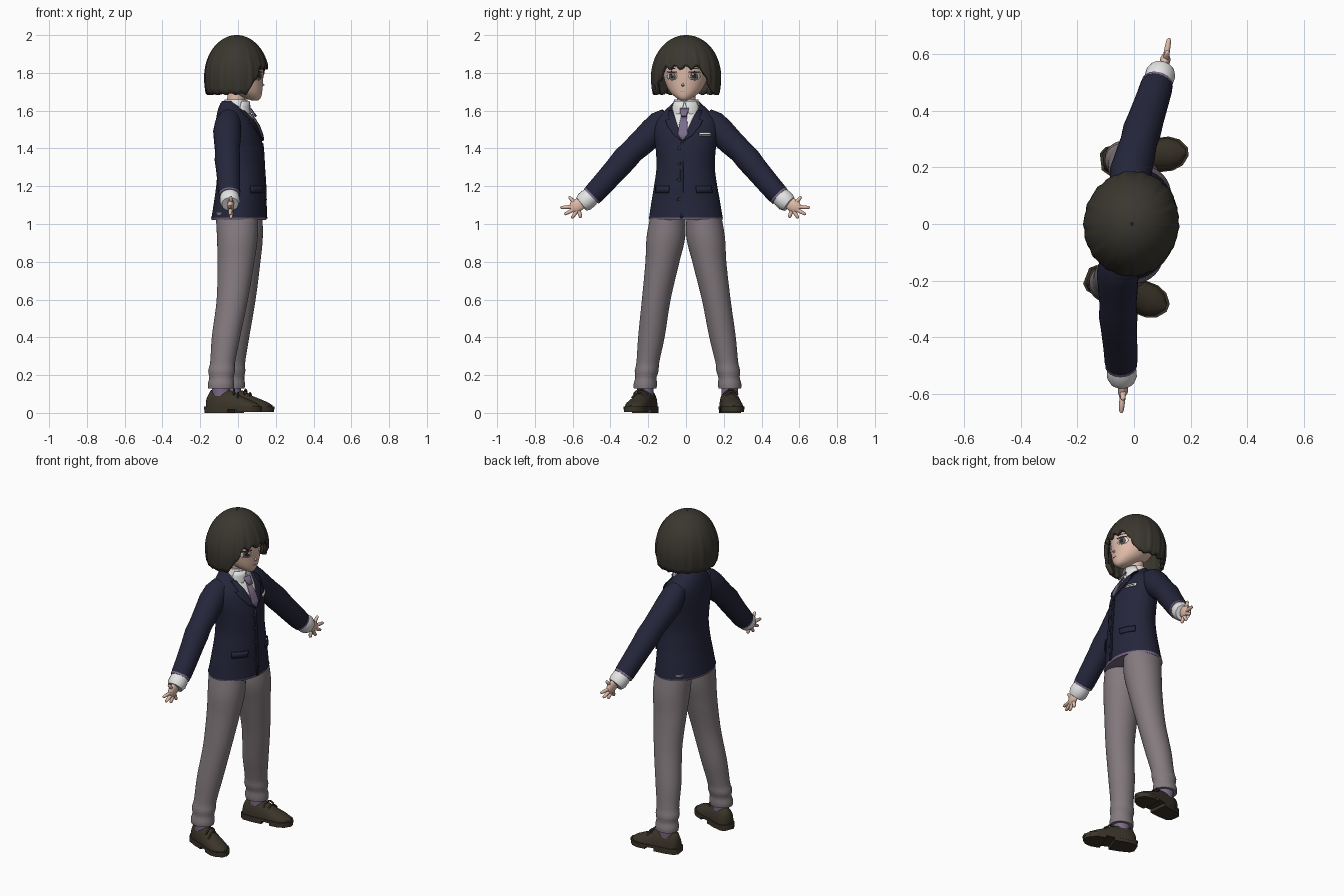
import bpy, bmesh
from math import sin, cos, pi, sqrt, radians
from mathutils import Matrix, Vector

if "Cube" in bpy.data.objects:
    bpy.data.objects.remove(bpy.data.objects["Cube"])

# The figure stands turned slightly about the vertical axis
TURN = Matrix.Rotation(radians(-7.3), 4, "Z")
FLIP = Matrix.Scale(-1, 4, Vector((0, 1, 0)))


def paint(name, r, g, b):
    m = bpy.data.materials.new(name)
    m.use_nodes = True
    m.diffuse_color = (r, g, b, 1)
    bsdf = m.node_tree.nodes["Principled BSDF"]
    bsdf.inputs["Base Color"].default_value = (r, g, b, 1)
    bsdf.inputs["Roughness"].default_value = .9
    return m


HAIR = paint("dark brown hair", .043, .038, .029)
NAVY = paint("navy cloth", .018, .019, .043)
GREY = paint("warm grey cloth", .23, .195, .21)
SHOE = paint("brown leather", .043, .034, .022)
SKIN = paint("skin", .74, .5, .4)
WHITE = paint("white cloth", .78, .78, .78)
LILAC = paint("lilac", .2, .15, .25)
DARK = paint("charcoal", .03, .025, .03)
IRIS = paint("grey brown iris", .16, .11, .1)
LIP = paint("lip", .45, .2, .17)


def finish(name, bm, mat, pair=False, solid=0, offset=0):
    """Turn a bmesh into one object, or a left and right pair."""
    for side in (["left_", "right_"] if pair else [""]):
        b = bm.copy()
        if side == "right_":
            b.transform(FLIP)
        b.transform(TURN)
        bmesh.ops.recalc_face_normals(b, faces=b.faces)
        me = bpy.data.meshes.new(side + name)
        b.to_mesh(me)
        b.free()
        me.materials.append(mat)
        me.polygons.foreach_set("use_smooth", [True] * len(me.polygons))
        me.set_sharp_from_angle(angle=radians(50))
        ob = bpy.data.objects.new(side + name, me)
        bpy.context.collection.objects.link(ob)
        if solid:
            mod = ob.modifiers.new("thickness", "SOLIDIFY")
            mod.thickness, mod.offset = solid, offset
    bm.free()


def skin(rings, closed=True, caps=True):
    bm = bmesh.new()
    rows = [[bm.verts.new(p) for p in ring] for ring in rings]
    n = len(rows[0])
    for a, b in zip(rows, rows[1:]):
        for i in range(n if closed else n - 1):
            j = (i + 1) % n
            bm.faces.new((a[i], a[j], b[j], b[i]))
    if caps:
        bm.faces.new(rows[0])
        bm.faces.new(rows[-1])
    return bm


def sample(secs, z):
    """Smoothly interpolate sections (z, cx, cy, rx, ry)."""
    last = len(secs) - 1
    i = max([k for k in range(last) if secs[k][0] <= z], default=0)
    a, b = secs[i], secs[i + 1]
    h = b[0] - a[0]
    t = min(max((z - a[0]) / h, 0), 1)

    def slope(k, c):
        p, q = secs[max(k - 1, 0)], secs[min(k + 1, last)]
        return (q[c] - p[c]) / (q[0] - p[0]) * h
    u = 1 - t
    return [a[c] * u * u * (1 + 2 * t) + b[c] * t * t * (3 - 2 * t)
            + slope(i, c) * t * u * u - slope(i + 1, c) * t * t * u for c in range(1, 5)]


def loft(name, secs, mat, pair=False, rows=28, n=40):
    rings = []
    for k in range(rows + 1):
        z = secs[0][0] + (secs[-1][0] - secs[0][0]) * k / rows
        cx, cy, rx, ry = sample(secs, z)
        rings.append([(cx + rx * cos(2 * pi * i / n), cy + ry * sin(2 * pi * i / n), z)
                      for i in range(n)])
    finish(name, skin(rings), mat, pair)


def tube(name, pts, radii, mat, pair=True, flat=1, n=20):
    """Round tube through points; flat squeezes it along x."""
    pts = [Vector(p) for p in pts]
    rings = []
    for k, (p, r) in enumerate(zip(pts, radii)):
        d = (pts[min(k + 1, len(pts) - 1)] - pts[max(k - 1, 0)]).normalized()
        u = (Vector((1, 0, 0)) - d * d.x).normalized()
        v = d.cross(u)
        rings.append([p + u * r * flat * cos(2 * pi * i / n) + v * r * sin(2 * pi * i / n)
                      for i in range(n)])
    finish(name, skin(rings), mat, pair)


def patch(name, rows, secs, off, mat, pair=False, n=8, solid=.006):
    """Thin plate laid on the front of a loft; rows are (z, y0, y1)."""
    rings = []
    for z, y0, y1 in rows:
        cx, cy, rx, ry = sample(secs, z)
        ys = [y0 + (y1 - y0) * i / n for i in range(n + 1)]
        rings.append([(cx + rx * sqrt(max(.03, 1 - (y / ry) ** 2)) + off, y, z) for y in ys])
    finish(name, skin(rings, False, False), mat, pair, solid)


def oval(y, z, w, h):
    steps = [k * pi / 10 for k in range(11)]
    return [(z + h * cos(a), y - w * sin(a) - .0005, y + w * sin(a) + .0005) for a in steps]


# Head and neck
FACE = [(1.655, .09, 0, .02, .018), (1.67, .072, 0, .05, .045), (1.7, .045, 0, .083, .08),
        (1.75, .02, 0, .112, .108), (1.8, .01, 0, .125, .12), (1.88, 0, 0, .13, .13),
        (1.95, 0, 0, .08, .08)]
loft("head", FACE, SKIN)
loft("neck", [(1.56, -.02, 0, .05, .05), (1.74, 0, 0, .048, .05)], SKIN, rows=4)
tube("nose", [(.122, 0, 1.75), (.134, 0, 1.735), (.124, 0, 1.728)], [.004, .008, .004], SKIN, False)

# Painted face plates
patch("eye_white", oval(.06, 1.782, .028, .021), FACE, .001, WHITE, True, solid=.002)
patch("iris", oval(.059, 1.782, .018, .021), FACE, .003, IRIS, True, solid=.002)
patch("pupil", oval(.059, 1.784, .009, .012), FACE, .005, DARK, True, solid=.002)
patch("eye_glint", oval(.052, 1.792, .004, .005), FACE, .007, WHITE, True, solid=.002)
patch("upper_lash", oval(.061, 1.804, .031, .004), FACE, .004, DARK, True, solid=.002)
patch("eyebrow", oval(.06, 1.823, .025, .002), FACE, .002, HAIR, True, solid=.002)
patch("mouth", oval(0, 1.703, .012, .002), FACE, .002, LIP, solid=.002)


# Bobbed hair with a fringe, strands and a jagged lower edge
def hair_edge(a):
    deg = abs((a * 180 / pi + 180) % 360 - 180)
    drop = min(max((deg - 33) / 30, 0), 1)
    jag = abs(sin(a * 9 + .6)) * (.026 if deg < 40 else .012)
    return 1.815 - .135 * drop + jag


def hair_point(a, t):
    z = 2 - (2 - hair_edge(a)) * t * t
    u = (z - 1.78) / (.22 if z > 1.78 else .28)
    f = sqrt(max(0, 1 - u * u)) * (1 + t * t * (.014 * sin(a * 18) + .008 * sin(a * 31)))
    return (-.007 + .17 * f * cos(a) + .0005 * cos(a), (.185 * f + .0005) * sin(a), z)


COLS = 144
finish("hair", skin([[hair_point(2 * pi * i / COLS, t / 24) for i in range(COLS)]
                     for t in range(25)], caps=False), HAIR, solid=.022, offset=-1)
finish("hair_crown", skin([[(-.007 + r * cos(k * pi / 8), r * sin(k * pi / 8), z) for k in range(16)]
                           for r, z in ((.02, 1.985), (.012, 1.999))]), HAIR)

# Jacket body
BODY = [(1.03, .005, 0, .145, .196), (1.12, .01, 0, .136, .182), (1.2, .015, 0, .13, .168),
        (1.3, .015, 0, .123, .155), (1.4, .01, 0, .122, .16), (1.48, 0, 0, .116, .172),
        (1.55, -.015, 0, .1, .165), (1.6, -.03, 0, .077, .118), (1.635, -.035, 0, .06, .08),
        (1.65, -.035, 0, .05, .065)]
loft("jacket", BODY, NAVY, rows=44, n=56)
loft("jacket_lining", [(1.022, .005, 0, .143, .194), (1.034, .005, 0, .147, .198)], LILAC, rows=1)

# Shirt front, collar and tie
VEE = [1.44 + .02 * k for k in range(10)]
patch("shirt_front", [(z, -(z - 1.44) * .4 - .001, (z - 1.44) * .4 + .001) for z in VEE],
      BODY, .003, WHITE)
COLLAR = [(1.585, -.02, 0, .082, .085), (1.625, -.016, 0, .07, .075), (1.66, -.01, 0, .06, .063)]
loft("shirt_collar", COLLAR, WHITE, rows=6)
patch("collar_point", [(1.56, .045, .047), (1.59, .022, .064), (1.62, .008, .07), (1.65, .002, .058)],
      COLLAR, .008, WHITE, True)
patch("tie_blade", [(1.445, -.002, .002), (1.475, -.026, .026), (1.52, -.023, .023),
                    (1.58, -.013, .013)], BODY, .012, LILAC)
patch("tie_knot", [(1.57, -.013, .013), (1.59, -.02, .02), (1.612, -.023, .023)],
      BODY, .026, LILAC, solid=.009)

# Lapels, fastening, pockets, badge
patch("lapel", [(1.44, 0, .008), (1.47, .012, .05), (1.52, .032, .088), (1.55, .044, .1),
                (1.551, .044, .08), (1.6, .064, .09)], BODY, .007, NAVY, True)
patch("front_edge", [(1.03 + .04 * k, -.012, .004) for k in range(11)], BODY, .003, NAVY)
for k, z in enumerate((1.4, 1.32, 1.235, 1.13)):
    patch(f"button_{k + 1}", oval(-.018, z, .009, .009), BODY, .006, DARK)
patch("pocket_flap", [(1.165, .075, .15), (1.2, .07, .148)], BODY, .008, NAVY, True)
patch("name_badge", [(1.467, .085, .142), (1.485, .085, .142)], BODY, .008, WHITE)
patch("badge_stripe", [(1.473, .09, .137), (1.476, .09, .137)], BODY, .012, DARK, solid=.002)

# Sleeves with soft folds, cuffs
tube("sleeve", [(-.035, .1, 1.565), (-.035, .14, 1.535), (-.035, .18, 1.49), (-.027, .235, 1.435),
                (-.02, .29, 1.385), (-.014, .33, 1.342), (-.006, .37, 1.295), (.008, .44, 1.215),
                (.016, .485, 1.165), (.018, .5, 1.15)],
     [.052, .068, .074, .07, .065, .068, .064, .06, .058, .055], NAVY, n=28)
tube("sleeve_lining", [(.0175, .496, 1.154), (.0187, .504, 1.146)], [.0565, .0555], LILAC)
tube("cuff", [(.018, .49, 1.16), (.022, .515, 1.138), (.026, .538, 1.118), (.029, .555, 1.105)],
     [.046, .052, .053, .044], WHITE)

# Hands
tube("palm", [(.03, .535, 1.12), (.034, .565, 1.105), (.036, .59, 1.09), (.036, .608, 1.078)],
     [.026, .034, .036, .02], SKIN, flat=.5)
TIPS = {"thumb": (.62, 1.146), "index_finger": (.667, 1.087), "middle_finger": (.645, 1.05),
        "ring_finger": (.605, 1.03), "little_finger": (.556, 1.033)}
for k, (name, (y, z)) in enumerate(TIPS.items()):
    root, tip = Vector((.036, .588 - .007 * abs(k - 1), 1.1 - .008 * k)), Vector((.04, y, z))
    tube(name, [root, root.lerp(tip, .6), root.lerp(tip, .92), tip], [.011, .01, .008, .003], SKIN, n=10)

# Trouser legs with gathered ankles
loft("trouser_leg", [(.13, -.062, .226, .068, .06), (.155, -.062, .225, .07, .062),
                     (.185, -.06, .222, .064, .056), (.22, -.06, .218, .071, .063),
                     (.26, -.056, .212, .066, .06), (.4, -.04, .19, .075, .07),
                     (.6, -.01, .16, .083, .076), (.8, .005, .125, .098, .09),
                     (.93, .01, .106, .108, .102), (1.06, .005, .095, .112, .09)],
     GREY, True, rows=60)
loft("sock", [(.08, -.06, .225, .045, .042), (.15, -.062, .226, .05, .045)], LILAC, True, rows=2)

# Shoes: domed upper, stitched welt, heel block and forefoot sole
SHAPE = [(-.145, .028, .085), (-.125, .046, .12), (-.07, .053, .13), (-.01, .053, .118),
         (.04, .057, .09), (.09, .057, .07), (.125, .043, .055), (.148, .014, .04)]
FOOT = Matrix.Translation((.005, .24, 0)) @ Matrix.Rotation(radians(14), 4, "Z")


def shoe_part(name, z0, z1, grow, start, end):
    part = [s for s in SHAPE if start <= s[0] <= end]
    loop = [(s * grow, w * grow) for s, w, h in part]
    loop += [(s, -w) for s, w in reversed(loop)]
    bm = skin([[FOOT @ Vector((s, w, z)) for s, w in loop] for z in (z0, z1)])
    finish(name, bm, SHOE, True)


ARC = [k * pi / 14 for k in range(15)]
finish("shoe_upper", skin([[FOOT @ Vector((s, w * cos(a), .022 + (h - .022) * sin(a) ** .8))
                            for a in ARC] for s, w, h in SHAPE]), SHOE, True)
shoe_part("shoe_welt", .018, .034, 1.06, -1, 1)
shoe_part("shoe_heel", 0, .02, 1.05, -1, 0)
shoe_part("shoe_sole", .004, .02, 1.05, .03, 1)
for k, s in enumerate((.005, .028)):
    pts = [FOOT @ Vector((s + .004 * j, .012 * j, .124 - .018 * k - .003 * j * j)) for j in range(-3, 4)]
    tube(f"shoelace_{k + 1}", pts, [.005] * 7, SHOE, n=8)
